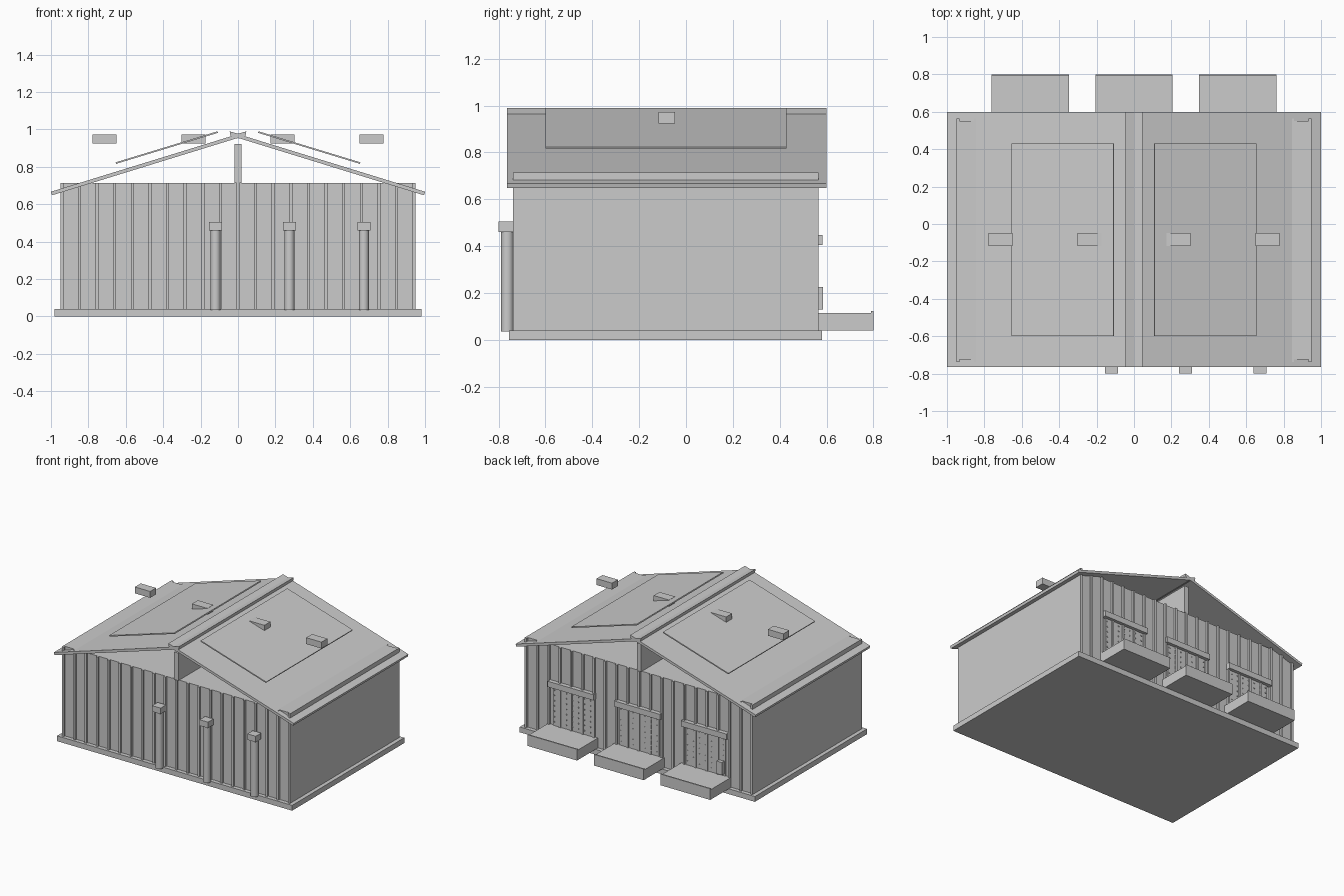
import bpy, bmesh, math
from mathutils import Vector

if "Cube" in bpy.data.objects:
    bpy.data.objects.remove(bpy.data.objects["Cube"])


def mesh_object(name, bm):
    bmesh.ops.recalc_face_normals(bm, faces=bm.faces)
    me = bpy.data.meshes.new(name)
    bm.to_mesh(me)
    bm.free()
    ob = bpy.data.objects.new(name, me)
    bpy.context.collection.objects.link(ob)
    return ob


def add_box(bm, x0, x1, y0, y1, z0, z1):
    verts = bmesh.ops.create_cube(bm, size=1)["verts"]
    for v in verts:
        v.co = Vector(((x0 + x1) / 2 + v.co.x * (x1 - x0),
                       (y0 + y1) / 2 + v.co.y * (y1 - y0),
                       (z0 + z1) / 2 + v.co.z * (z1 - z0)))


def boxes(name, *dims):
    bm = bmesh.new()
    for d in dims:
        add_box(bm, *d)
    return mesh_object(name, bm)


def extrude_y(name, profile, y0, y1):
    # prism from an x-z outline
    bm = bmesh.new()
    face = bm.faces.new([bm.verts.new((x, y0, z)) for x, z in profile])
    ext = bmesh.ops.extrude_face_region(bm, geom=[face])
    moved = [g for g in ext["geom"] if isinstance(g, bmesh.types.BMVert)]
    bmesh.ops.translate(bm, verts=moved, vec=(0, y1 - y0, 0))
    return mesh_object(name, bm)


# base and main body
boxes("base_slab", (-0.98, 0.98, -0.755, 0.58, 0, 0.04))
boxes("wall_body", (-0.95, 0.95, -0.725, 0.55, 0.04, 0.715))

# vertical wall ribs on front and back
ribs = [-0.942 + 0.0942 * i for i in range(21)]
for name, y0, y1 in (("front_ribs", -0.739, -0.72), ("back_ribs", 0.545, 0.565)):
    boxes(name, *[(x - 0.008, x + 0.008, y0, y1, 0.04, 0.715) for x in ribs])

# ridge beam standing on the ceiling
boxes("ridge_beam", (-0.018, 0.018, -0.735, 0.56, 0.715, 0.922))

# roof slopes and raised roof panels
for side, s in (("left", -1), ("right", 1)):
    extrude_y(side + "_roof_slope",
              [(0, 0.975), (s * 1.0, 0.667), (s * 0.995, 0.648), (0, 0.955)],
              -0.765, 0.6)
    extrude_y(side + "_roof_panel",
              [(s * 0.11, 0.99), (s * 0.655, 0.824), (s * 0.652, 0.816), (s * 0.107, 0.982)],
              -0.6, 0.43)
    boxes(side + "_roof_vents",
          (s * 0.238 - 0.064, s * 0.238 + 0.064, -0.117, -0.047, 0.924, 0.972),
          (s * 0.714 - 0.064, s * 0.714 + 0.064, -0.117, -0.047, 0.924, 0.972))

# shallow V-shaped ridge cap
extrude_y("ridge_cap",
          [(-0.045, 0.99), (0, 0.977), (0.045, 0.99),
           (0.04, 0.965), (0, 0.952), (-0.04, 0.965)], -0.765, 0.6)

# front pipes with square caps
for i, x in enumerate((-0.12, 0.275, 0.673)):
    bpy.ops.mesh.primitive_cylinder_add(vertices=16, radius=0.027, depth=0.43,
                                        location=(x, -0.763, 0.25))
    bpy.context.object.name = f"front_pipe_{i}"
    bpy.ops.object.shade_smooth_by_angle(angle=math.radians(40))
    boxes(f"front_pipe_cap_{i}", (x - 0.035, x + 0.035, -0.8, -0.735, 0.46, 0.505))

# rear doors, lintels and loading platforms
for i, x in enumerate((-0.555, 0, 0.555)):
    boxes(f"door_panel_{i}", (x - 0.165, x + 0.165, 0.54, 0.558, 0.04, 0.405))
    boxes(f"door_rivets_{i}",
          *[(x + c * 0.05 - 0.004, x + c * 0.05 + 0.004, 0.556, 0.562,
             0.14 + r * 0.04, 0.148 + r * 0.04)
            for c in range(-3, 4) for r in range(7)])
    boxes(f"door_lintel_{i}", (x - 0.19, x + 0.19, 0.55, 0.582, 0.405, 0.448))
    boxes(f"loading_platform_{i}", (x - 0.207, x + 0.207, 0.55, 0.8, 0.04, 0.115))
    boxes(f"platform_lip_{i}", (x - 0.207, x + 0.207, 0.79, 0.8, 0.11, 0.124))

# small control box beside the end door
boxes("control_box", (-0.71, -0.665, 0.55, 0.585, 0.13, 0.225))
